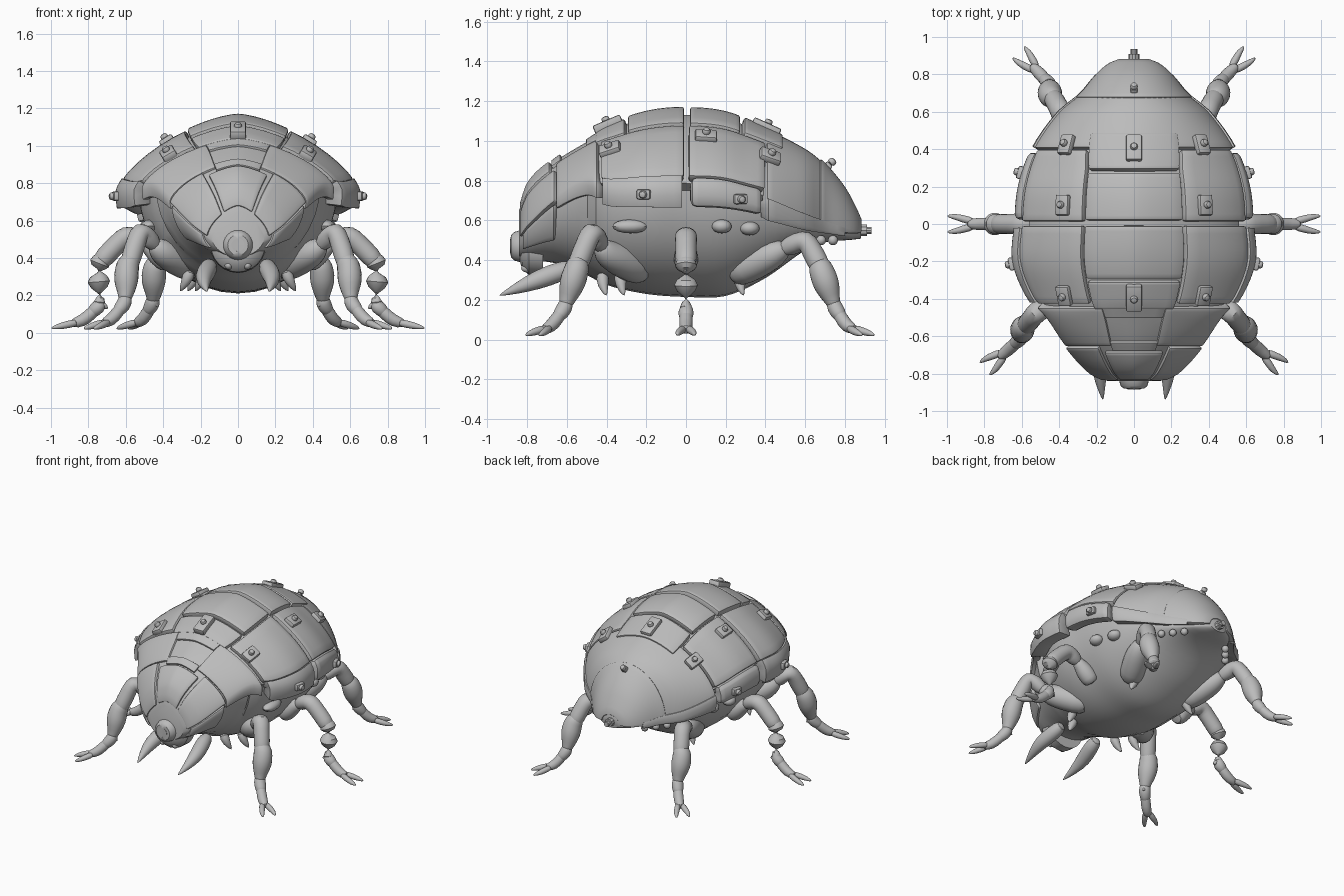
import bpy, bmesh
from math import sin, cos, radians, copysign
from mathutils import Vector, Matrix

cube = bpy.data.objects.get("Cube")
if cube:
    bpy.data.objects.remove(cube)

grey = bpy.data.materials.new("plain_grey")
grey.use_nodes = True
grey.diffuse_color = (0.5, 0.5, 0.5, 1)
grey.node_tree.nodes["Principled BSDF"].inputs["Base Color"].default_value = (0.5, 0.5, 0.5, 1)
parts = []

# Body stations: y, half width, top z, widest z, bottom z
STATIONS = [
    (-.85, .13, .63, .50, .41), (-.8, .23, .78, .57, .40), (-.66, .36, .91, .70, .385),
    (-.5, .47, 1.01, .79, .325), (-.4, .56, 1.07, .75, .275), (-.2, .64, 1.14, .75, .23),
    (0, .63, 1.16, .75, .215), (.2, .61, 1.14, .74, .22), (.4, .54, 1.06, .68, .31),
    (.6, .40, .96, .58, .45), (.7, .28, .88, .55, .49), (.8, .195, .76, .53, .5),
    (.86, .125, .65, .53, .505), (.89, .05, .58, .54, .51)]


def station(y):
    """Smooth interpolation of the body stations."""
    s = STATIONS
    k = max(i for i in range(len(s) - 1) if s[i][0] <= y or i == 0)
    a, b = s[k], s[k + 1]
    prev, nxt = s[max(k - 1, 0)], s[min(k + 2, len(s) - 1)]
    h = b[0] - a[0]
    t = (y - a[0]) / h
    out = []
    for c in range(1, 5):
        m0 = (b[c] - prev[c]) / (b[0] - prev[0]) * h
        m1 = (nxt[c] - a[c]) / (nxt[0] - a[0]) * h
        d = b[c] - a[c]
        out.append(a[c] + t * (m0 + t * (3 * d - 2 * m0 - m1 + t * (m0 + m1 - 2 * d))))
    return out


def surface(y, angle, lift=0):
    """Point on the armour, angle from the top; slopes are straight in front, round at the tail."""
    w, top, mid, low = station(y)
    s, c = sin(radians(angle)), cos(radians(angle))
    if c < 0:
        return Vector(((w + lift) * s, y, mid + (mid - low + lift) * c))
    p = 1.33 - .33 * min(max((y - .3) / .3, 0), 1)
    return Vector(((w + lift) * copysign(abs(s) ** p, s), y, mid + (top - mid + lift) * c ** p))


def normal(y, a):
    du = surface(y, a + 1) - surface(y, a - 1)
    dv = surface(y + .01, a) - surface(y - .01, a)
    return du.cross(dv).normalized()


def finish(name, bm, mirror=False, solid=0, bevel=0, subsurf=0):
    """Make the object, apply its modifiers and register it."""
    me = bpy.data.meshes.new(name)
    bm.to_mesh(me)
    bm.free()
    ob = bpy.data.objects.new(name, me)
    bpy.context.collection.objects.link(ob)
    if solid:
        m = ob.modifiers.new("solid", 'SOLIDIFY')
        m.thickness, m.offset = solid, -1
    if bevel:
        m = ob.modifiers.new("bevel", 'BEVEL')
        m.width, m.segments, m.limit_method, m.angle_limit = bevel, 2, 'ANGLE', radians(50)
    if subsurf:
        ob.modifiers.new("subsurf", 'SUBSURF').levels = subsurf
    if mirror:
        ob.modifiers.new("mirror", 'MIRROR').use_mirror_merge = False
    ob.data = bpy.data.meshes.new_from_object(ob.evaluated_get(bpy.context.evaluated_depsgraph_get()))
    ob.modifiers.clear()
    ob.data.materials.clear()
    ob.data.materials.append(grey)
    parts.append(ob)


def plate(name, y0, y1, a0, a1, lift=0, thick=.055, mirror=False, bevel=.012):
    """Curved armour plate between two stations and two angles."""
    rows, cols = 10, max(4, int((a1 - a0) / 6))
    bm = bmesh.new()
    grid = [[bm.verts.new(surface(y0 + (y1 - y0) * i / rows, a0 + (a1 - a0) * j / cols, lift))
             for j in range(cols + 1)] for i in range(rows + 1)]
    for i in range(rows):
        for j in range(cols):
            bm.faces.new((grid[i][j], grid[i][j + 1], grid[i + 1][j + 1], grid[i + 1][j]))
    finish(name, bm, mirror, thick, bevel)


def loft(bm, rings):
    loops = [[bm.verts.new(p) for p in r] for r in rings]
    n = len(loops[0])
    for a, b in zip(loops, loops[1:]):
        for i in range(n):
            bm.faces.new((a[i], a[(i + 1) % n], b[(i + 1) % n], b[i]))
    bm.faces.new(loops[0])
    bm.faces.new(loops[-1])
    bmesh.ops.recalc_face_normals(bm, faces=bm.faces)


def tube(name, points, radii, mirror=True, subsurf=1, sides=10):
    """Round limb through points with a radius at each."""
    pts = [Vector(p) for p in points]
    rings = []
    for i, p in enumerate(pts):
        d = pts[min(i + 1, len(pts) - 1)] - pts[max(i - 1, 0)]
        q = d.to_track_quat('Z', 'Y')
        rings.append([p + q @ Vector((cos(k * 6.28319 / sides), sin(k * 6.28319 / sides), 0)) * radii[i]
                      for k in range(sides)])
    bm = bmesh.new()
    loft(bm, rings)
    finish(name, bm, mirror, subsurf=subsurf)


def bolt(name, y, angle, size=(.08, .11, .04), mirror=True):
    """Clip block with a round knob, standing on the armour."""
    n = normal(y, angle)
    across = Vector((0, 1, 0)).cross(n).normalized()
    m = Matrix((across, n.cross(across), n)).transposed().to_4x4()
    m.translation = surface(y, angle) + n * .008
    bm = bmesh.new()
    bmesh.ops.create_cube(bm, size=1, matrix=m @ Matrix.Diagonal((*size, 1)))
    bmesh.ops.create_cone(bm, cap_ends=True, segments=12, radius1=.022, radius2=.018, depth=.03,
                          matrix=m @ Matrix.Translation((0, 0, .03)))
    finish(name, bm, mirror, bevel=.01)


def blob(name, pos, size):
    bm = bmesh.new()
    bmesh.ops.create_uvsphere(bm, u_segments=14, v_segments=8, radius=1,
                              matrix=Matrix.Translation(pos) @ Matrix.Diagonal((*size, 1)))
    finish(name, bm, True)


# Soft inner body, narrower below the armour
rings = []
for i in range(41):
    y = -.84 + 1.72 * i / 40
    mid = station(y)[2]
    ring = []
    for k in range(36):
        p = surface(y, k * 10)
        upper = p.z > mid + .02
        fx = .93 if y < -.48 else .91 if upper else .82
        ring.append(Vector((p.x * fx, y, mid + (p.z - mid) * (.93 if upper else 1))))
    rings.append(ring)
bm = bmesh.new()
loft(bm, rings)
finish("inner_body", bm)

# Centre armour rows
plate("front_collar_plate", -.46, -.31, -31, 31, .005)
plate("front_centre_plate", -.295, -.01, -31, 31, .012)
plate("rear_centre_plate", .02, .275, -31, 31, .01)
plate("rear_collar_plate", .295, .49, -31, 31, .012)

# Side armour and its lower lip
for tag, y0, y1 in (("front", -.43, -.01), ("rear", .015, .40)):
    plate(tag + "_side_plate", y0, y1, 32.5, 74, .005, mirror=True)
    plate(tag + "_side_lip", y0 + .01, y1 - .01, 74, 99, .012, .1, True, .03)

# Rear shell with rolled lip, and tail
plate("rear_shell", .41, .70, -96, 96, 0, .05)
plate("rear_lip", .415, .8, 82, 102, .012, .085, True, .025)
plate("tail_plate", .68, .885, -88, 88, .01, .05)
tube("tail_pin", [(0, .86, .55), (0, .91, .55), (0, .91, .55), (0, .935, .55)],
     [.03, .03, .018, .018], False, 0)

# Thorax plates framing the open scoop
plate("thorax_side_plate", -.655, -.45, 26, 98, 0, .05, True)
plate("thorax_brow", -.505, -.45, -26, 26, 0, .05)
plate("thorax_scoop_rim", -.68, -.635, -26, 26, .005, .05)

# Face plates and snout
plate("face_centre_plate", -.838, -.69, -34, 34, .01, .04)
plate("face_cheek_plate", -.838, -.665, 38, 90, .01, .04, True)
plate("face_jaw_plate", -.825, -.665, 93, 130, .004, .04, True)
tube("snout", [(0, y, .47) for y in (-.72, -.79, -.825, -.835, -.865, -.88, -.885, -.87)],
     [.15, .145, .115, .08, .072, .055, .035, .03], False, 0, 24)
blob("chin_knob", (.05, -.8, .36), (.022, .03, .022))
tube("fang", [(.15, -.56, .37), (.16, -.64, .34), (.185, -.75, .3), (.18, -.85, .258), (.165, -.945, .22)],
     [.04, .055, .052, .03, .003])

# Clips and knobs on the armour
for y, a in ((.42, 46), (.1, 43), (-.38, 46)):
    bolt("shoulder_clip", y, a)
for y in (.27, -.21):
    bolt("lip_clip", y, 92, (.05, .07, .05))
for y in (-.39, .4):
    bolt("centre_clip", y, 0, (.085, .15, .05), False)
bolt("tail_clip", .71, 0, (.04, .04, .03), False)

# Breathing spots along the flanks and under the tail, and belly spines
for x, y, z, length in ((.475, -.28, .57, .09), (.48, .18, .57, .05), (.44, .32, .56, .05)):
    blob("flank_spot", (x, y, z), (.045, length, .035))
for x, y in ((.28, .62), (.23, .68), (.18, .74)):
    blob("tail_spot", (x, y, .5), (.025, .025, .025))
for x, y in ((.24, .27), (.28, -.33), (.2, -.42)):
    tube("belly_spine", [(x - .03, y, .34), (x, y, .27), (x + .03, y + .02, .22)], [.04, .03, .004])

# Legs: hip, thigh end, knee, shin top, ankle, foot, toe tip
LEGS = {
    "front": [(.22, -.2, .34), (.42, -.41, .44), (.52, -.47, .56), (.575, -.54, .39),
              (.605, -.61, .16), (.68, -.68, .065), (.8, -.775, .022)],
    "middle": [(.36, 0, .36), (.47, 0, .46), (.585, 0, .535), (.735, 0, .385),
               (.735, 0, .15), (.83, 0, .062), (1, 0, .025)],
    "rear": [(.22, .22, .33), (.34, .46, .44), (.39, .6, .51), (.43, .67, .38),
             (.455, .75, .16), (.51, .81, .065), (.62, .92, .022)]}
for tag, pts in LEGS.items():
    hip, thigh, knee, shin, ankle, foot, tip = [Vector(p) for p in pts]
    fat = .7 if tag == "middle" else 1
    tube(tag + "_thigh", [hip, hip.lerp(thigh, .3), hip.lerp(thigh, .75), thigh, thigh.lerp(knee, .4)],
         [.075 * fat, .095 * fat, .088 * fat, .07 * fat, .035])
    tube(tag + "_knee", [thigh.lerp(knee, .1), thigh.lerp(knee, .7), knee.lerp(shin, .08), knee.lerp(shin, .4),
                         knee.lerp(shin, .85), shin.lerp(ankle, .05), shin.lerp(ankle, .2)],
         [.045, .058, .062, .056, .058, .054, .045])
    # Shin swells outward, then narrows to the ankle
    bulge = Vector((.012, 0, 0))
    tube(tag + "_shin", [knee.lerp(shin, .8), shin, shin.lerp(ankle, .12) + bulge, shin.lerp(ankle, .35) + bulge,
                         shin.lerp(ankle, .6) + bulge / 2, shin.lerp(ankle, .85), ankle.lerp(foot, .1)],
         [.035, .056, .068, .074, .064, .04, .03])
    tube(tag + "_ankle", [shin.lerp(ankle, .8), ankle, ankle.lerp(foot, .3), ankle.lerp(foot, .6)],
         [.035, .044, .04, .03])
    tube(tag + "_foot", [ankle, ankle.lerp(foot, .5), foot, foot.lerp(tip, .4)], [.03, .036, .036, .026])
    # Forked toes and a small heel spur
    side = (tip - foot).cross(Vector((0, 0, 1))).normalized()
    for s in (-1, 1):
        tube(tag + "_toe", [foot.lerp(tip, .15) + side * .012 * s, foot.lerp(tip, .5) + side * .028 * s,
                            foot.lerp(tip, .75) + side * .04 * s, tip + side * .043 * s],
             [.022, .021, .017, .006])
    tube(tag + "_spur", [ankle, ankle - (tip - ankle) * .1 - Vector((0, 0, .02)),
                         ankle - (tip - ankle) * .15 - Vector((0, 0, .04))], [.025, .016, .003])

# Shade smooth while keeping hard edges
bpy.ops.object.select_all(action='DESELECT')
for ob in parts:
    ob.select_set(True)
bpy.context.view_layer.objects.active = parts[0]
bpy.ops.object.shade_smooth_by_angle(angle=radians(35))
